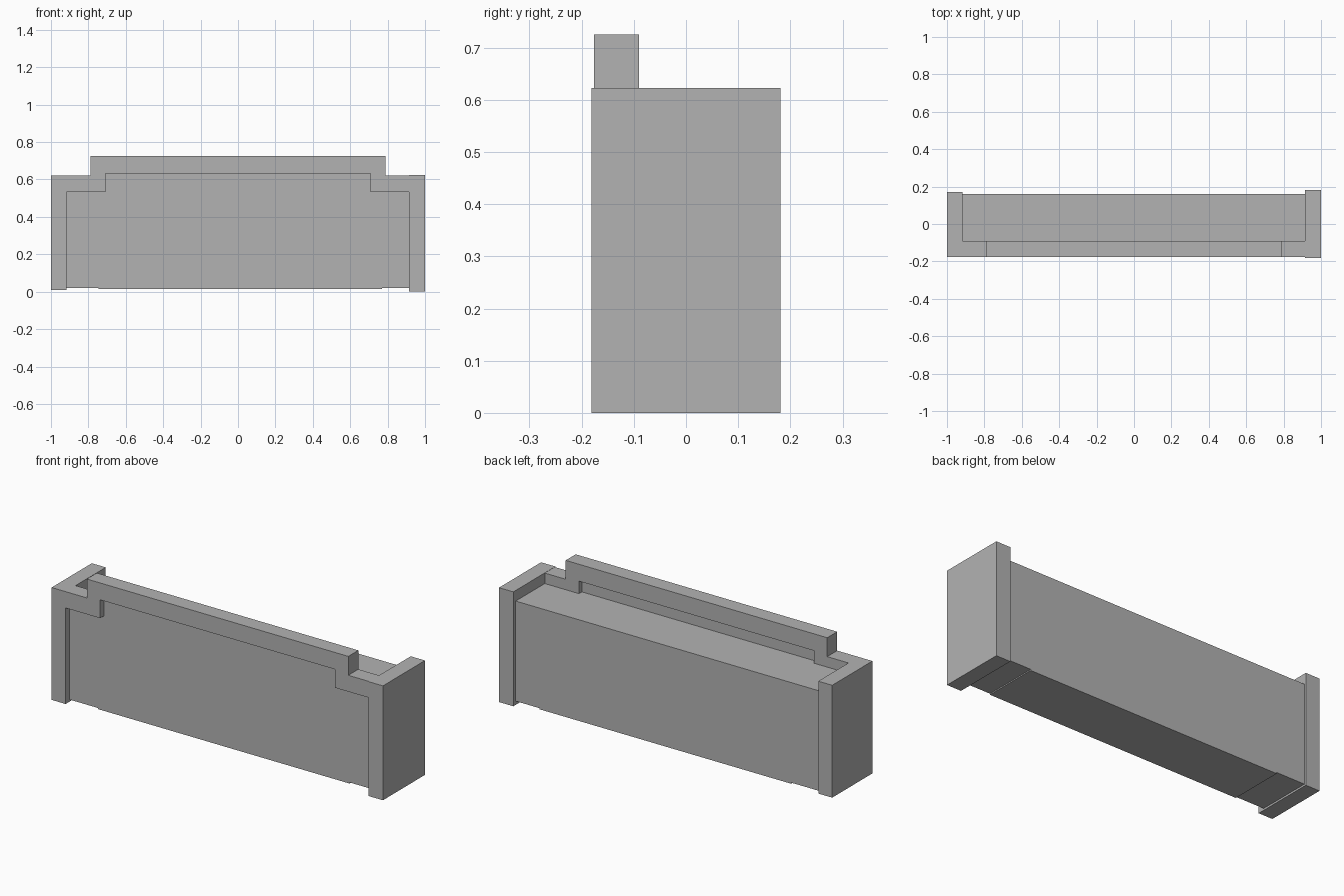
import bpy
import bmesh

cube = bpy.data.objects.get("Cube")
if cube:
    bpy.data.objects.remove(cube, do_unlink=True)

# One plain grey for the whole model
grey = bpy.data.materials.new("plain grey")
grey.use_nodes = True
colour = (0.45, 0.45, 0.45, 1)
grey.diffuse_color = colour
grey.node_tree.nodes["Principled BSDF"].inputs["Base Color"].default_value = colour


def finish(name, bm):
    bmesh.ops.recalc_face_normals(bm, faces=bm.faces)
    mesh = bpy.data.meshes.new(name)
    bm.to_mesh(mesh)
    bm.free()
    mesh.materials.append(grey)
    obj = bpy.data.objects.new(name, mesh)
    bpy.context.collection.objects.link(obj)
    return obj


def box(name, x, y, z):
    bm = bmesh.new()
    bmesh.ops.create_cube(bm, size=1)
    for v in bm.verts:
        for i, (low, high) in enumerate((x, y, z)):
            v.co[i] = low if v.co[i] < 0 else high
    return finish(name, bm)


def slab(name, outline, y):
    """Extrude an outline in x and z from front to back."""
    bm = bmesh.new()
    face = bm.faces.new([bm.verts.new((px, y[0], pz)) for px, pz in outline])
    out = bmesh.ops.extrude_face_region(bm, geom=[face])
    for v in out["geom"]:
        if isinstance(v, bmesh.types.BMVert):
            v.co.y = y[1]
    return finish(name, bm)


# Main block: a long centre with a slightly raised underside at each end
body_y = (-0.14, 0.16)
box("body_centre", (-0.745, 0.77), body_y, (0.014, 0.565))
box("body_right_end", (-0.92, -0.745), body_y, (0.02, 0.565))
box("body_left_end", (0.77, 0.92), body_y, (0.02, 0.565))

# Stepped front frame, drawn as one half and mirrored
outer = [(0.99, 0.012), (0.99, 0.622), (0.788, 0.622), (0.788, 0.725)]
inner = [(0.708, 0.633), (0.708, 0.533), (0.916, 0.533), (0.916, 0.012)]


def mirror(points):
    return [(-px, pz) for px, pz in reversed(points)]


slab("front_frame", outer + mirror(outer) + mirror(inner) + inner, (-0.176, -0.09))

# Thin panel closing the gap between the block and the frame
box("frame_infill", (-0.72, 0.72), (-0.14, -0.115), (0.54, 0.64))

# End walls
box("right_end_wall", (-1, -0.916), (-0.176, 0.17), (0.01, 0.622))
box("left_end_wall", (0.914, 1), (-0.181, 0.181), (0, 0.623))
